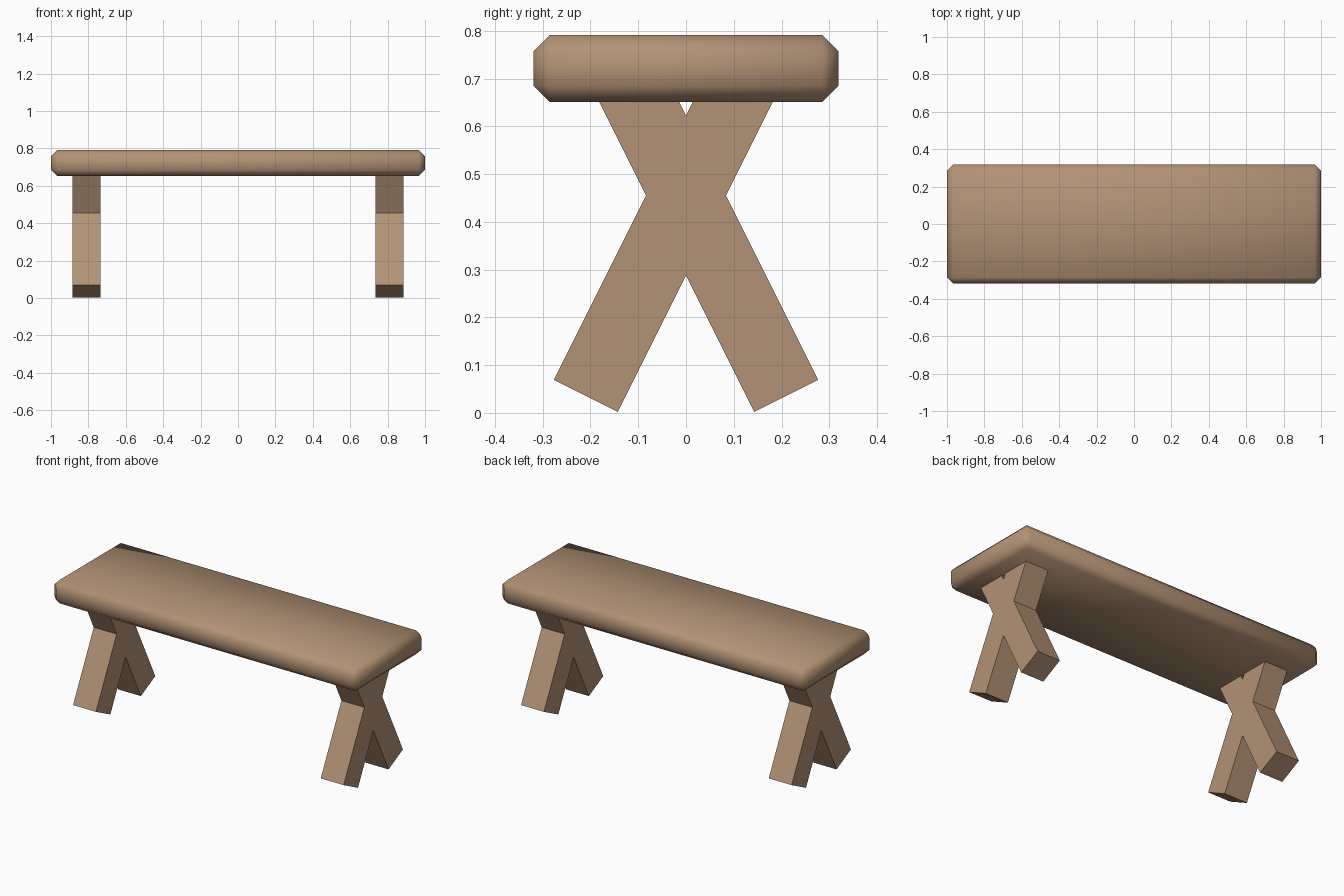
import bpy
from math import radians, sin, cos

if "Cube" in bpy.data.objects:
    bpy.data.objects.remove(bpy.data.objects["Cube"])

wood = bpy.data.materials.new("wood")
wood.diffuse_color = (0.45, 0.29, 0.18, 1)
wood.use_nodes = True
wood.node_tree.nodes["Principled BSDF"].inputs["Base Color"].default_value = wood.diffuse_color


def box(name, size, loc, tilt=0.0):
    bpy.ops.mesh.primitive_cube_add(size=1, location=loc, rotation=(tilt, 0, 0))
    ob = bpy.context.object
    ob.name = name
    ob.scale = size
    bpy.ops.object.transform_apply(location=False, rotation=True, scale=True)
    ob.data.materials.append(wood)
    return ob


# Seat plank with chamfered, softly shaded edges
seat = box("seat", (2, 0.638, 0.14), (0, 0, 0.721))
bevel = seat.modifiers.new("edge_bevel", 'BEVEL')
bevel.width = 0.034
bevel.segments = 1
bpy.ops.object.shade_smooth()

# Crossed legs: each beam leans through the crossing point, its top hidden in the seat
ANGLE = radians(26.57)
CROSS_Z, BELOW, ABOVE = 0.455, 0.469, 0.29
shift = (ABOVE - BELOW) / 2
for end, x in (("left", -0.81), ("right", 0.81)):
    for side, s in (("front", 1), ("back", -1)):
        box(f"{end}_{side}_leg", (0.15, 0.15, ABOVE + BELOW),
            (x, s * shift * sin(ANGLE), CROSS_Z + shift * cos(ANGLE)), -s * ANGLE)
